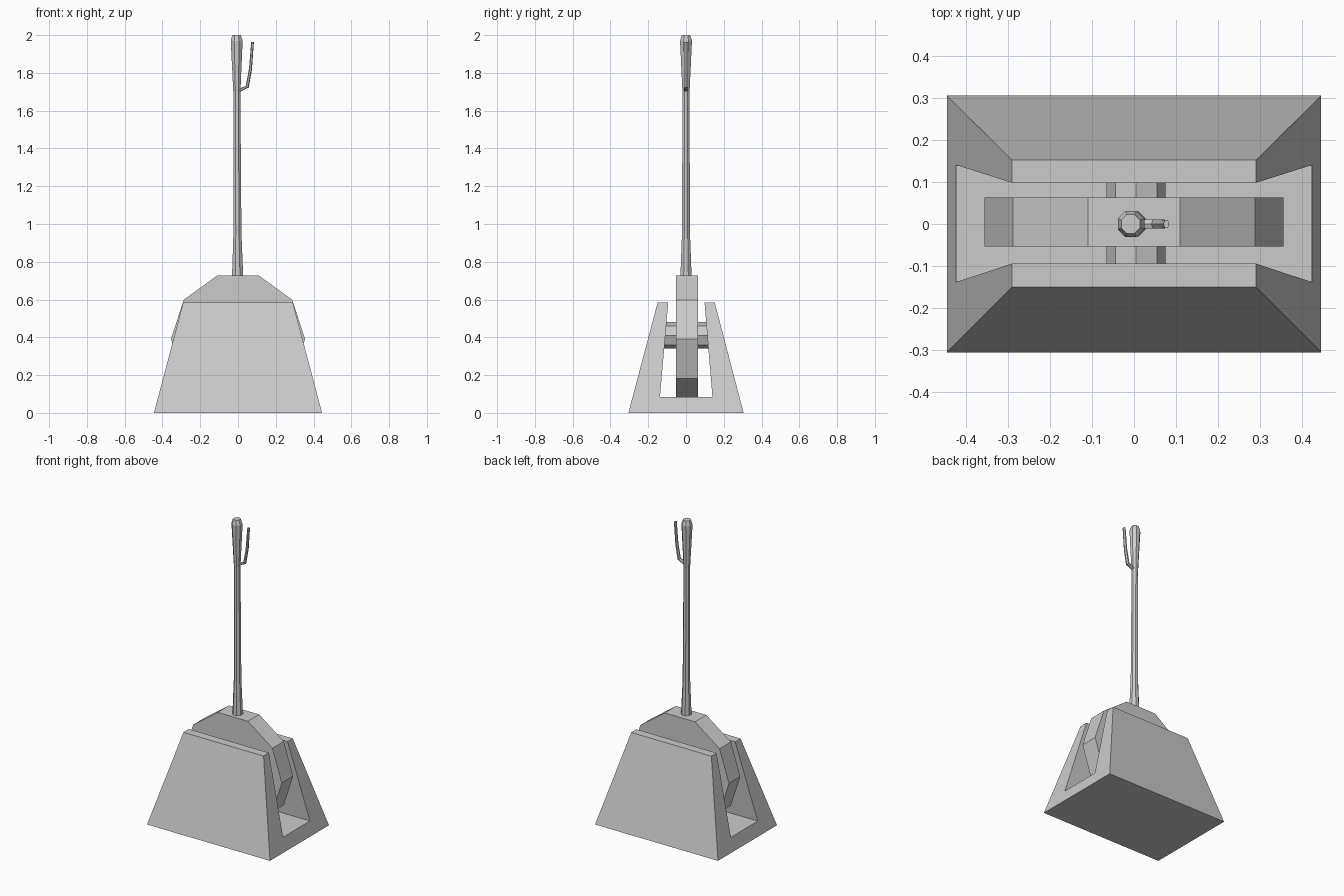
import bpy, bmesh
from math import sin, cos, pi, atan2

if "Cube" in bpy.data.objects:
    bpy.data.objects.remove(bpy.data.objects["Cube"])


def loft(name, rings):
    """Skin a list of equal-sized rings and cap both ends."""
    bm = bmesh.new()
    loops = [[bm.verts.new(p) for p in ring] for ring in rings]
    n = len(loops[0])
    for a, b in zip(loops, loops[1:]):
        for i in range(n):
            j = (i + 1) % n
            bm.faces.new((a[i], a[j], b[j], b[i]))
    bm.faces.new(loops[0])
    bm.faces.new(loops[-1])
    bmesh.ops.recalc_face_normals(bm, faces=bm.faces)
    mesh = bpy.data.meshes.new(name)
    bm.to_mesh(mesh)
    bm.free()
    obj = bpy.data.objects.new(name, mesh)
    bpy.context.collection.objects.link(obj)
    return obj


def disc(name, cx, cz, r, sides, y0, y1):
    """Polygonal cylinder lying along y."""
    return loft(name, [[(cx + r * cos(2 * pi * i / sides), y, cz + r * sin(2 * pi * i / sides))
                        for i in range(sides)] for y in (y0, y1)])


def rod(name, path, sides, phase=0.0):
    """Tube in the xz plane; path rows are x, z, in-plane radius, y radius."""
    rings = []
    for k, (x, z, r, ry) in enumerate(path):
        a, b = path[max(k - 1, 0)], path[min(k + 1, len(path) - 1)]
        t = atan2(b[1] - a[1], b[0] - a[0])
        ring = []
        for i in range(sides):
            u = 2 * pi * i / sides + phase
            ring.append((x + r * cos(u) * sin(t), ry * sin(u), z - r * cos(u) * cos(t)))
        rings.append(ring)
    return loft(name, rings)


# Slotted housing: U-shaped section, narrowing towards the top in x
section = [(-0.305, 0), (0.305, 0), (0.152, 0.585), (0.098, 0.585),
           (0.14, 0.085), (-0.138, 0.085), (-0.094, 0.585), (-0.15, 0.585)]
loft("housing", [[(s * (0.445 - 0.155 * z / 0.585), y, z) for y, z in section]
                 for s in (-1, 1)])

# Pivoting wheel and its axle
disc("pivot_wheel", 0, 0.39, 0.355, 10, -0.054, 0.063)
disc("axle", 0.005, 0.41, 0.07, 8, -0.125, 0.125)

# Lever shaft with flared foot and swollen grip
rod("lever_shaft", [(-0.002, 0.70, 0.033, 0.033), (-0.003, 0.95, 0.023, 0.023),
                    (-0.006, 1.69, 0.02, 0.02), (-0.007, 1.97, 0.034, 0.034),
                    (-0.008, 2.0, 0.024, 0.024)], 8, pi / 8)

# Release trigger beside the grip
rod("release_trigger", [(0.0, 1.705, 0.009, 0.013), (0.049, 1.727, 0.009, 0.013),
                        (0.066, 1.82, 0.008, 0.012), (0.077, 1.963, 0.007, 0.011)], 6)
